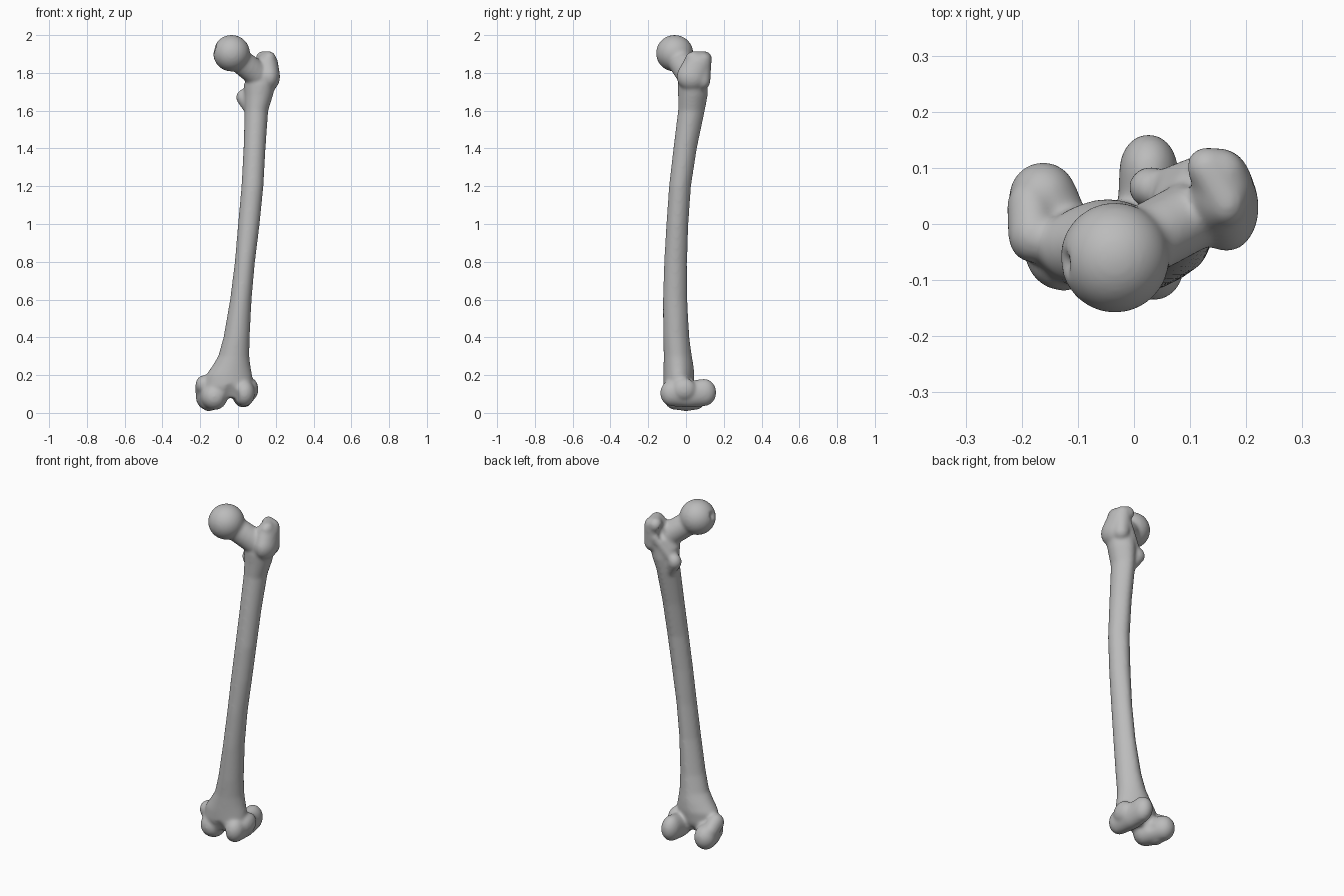
import bpy, bmesh, math
from mathutils import Vector, Matrix

cube = bpy.data.objects.get("Cube")
if cube:
    bpy.data.objects.remove(cube)

bone_grey = bpy.data.materials.new("bone grey")
bone_grey.use_nodes = True
colour = (0.5, 0.5, 0.5, 1)
bone_grey.diffuse_color = colour
bone_grey.node_tree.nodes["Principled BSDF"].inputs["Base Color"].default_value = colour


def to_object(name, bm):
    bmesh.ops.recalc_face_normals(bm, faces=bm.faces)
    mesh = bpy.data.meshes.new(name)
    bm.to_mesh(mesh)
    bm.free()
    obj = bpy.data.objects.new(name, mesh)
    bpy.context.collection.objects.link(obj)
    return obj


def add_blob(bm, centre, radii, turn=0, lean=0):
    """Ellipsoid, turned about z and leaned about y (degrees)."""
    m = (Matrix.Translation(centre) @ Matrix.Rotation(math.radians(turn), 4, 'Z')
         @ Matrix.Rotation(math.radians(lean), 4, 'Y') @ Matrix.Diagonal((*radii, 1)))
    bmesh.ops.create_uvsphere(bm, u_segments=28, v_segments=18, radius=1, matrix=m)


def add_limb(bm, a, ra, b, rb, steps=7):
    """Rounded, tapered bar from a to b."""
    for i in range(steps + 1):
        t = i / steps
        add_blob(bm, Vector(a).lerp(Vector(b), t), Vector(ra).lerp(Vector(rb), t))


def add_shaft(bm, rows, sides=36):
    """Loft through rows of z, x limits and y limits, with a narrower back."""
    rings = []
    for z, x0, x1, y0, y1 in rows:
        ring = []
        for i in range(sides):
            a = 2 * math.pi * i / sides
            c, s = math.cos(a), math.sin(a)
            pinch = 1 - 0.22 * max(s, 0) ** 2
            ring.append(bm.verts.new(((x0 + x1) / 2 + (x1 - x0) / 2 * c * pinch,
                                      (y0 + y1) / 2 + (y1 - y0) / 2 * s, z)))
        rings.append(ring)
    for low, high in zip(rings, rings[1:]):
        for i in range(sides):
            j = (i + 1) % sides
            bm.faces.new((low[i], low[j], high[j], high[i]))
    bm.faces.new(rings[0][::-1])
    bm.faces.new(rings[-1])


bm = bmesh.new()

# Bowed shaft, flaring at both ends
add_shaft(bm, [
    (0.08, -0.16, 0.07, -0.10, 0.02), (0.14, -0.18, 0.08, -0.12, 0.04),
    (0.20, -0.17, 0.075, -0.12, 0.045), (0.25, -0.135, 0.066, -0.119, 0.04),
    (0.30, -0.105, 0.06, -0.118, 0.031),
    (0.40, -0.077, 0.062, -0.121, 0.018), (0.60, -0.042, 0.072, -0.122, 0.007),
    (0.80, -0.017, 0.09, -0.116, 0.006), (1.00, 0.0, 0.115, -0.104, 0.013),
    (1.20, 0.018, 0.135, -0.09, 0.027), (1.40, 0.029, 0.146, -0.067, 0.058),
    (1.60, 0.035, 0.16, -0.042, 0.10), (1.68, 0.034, 0.185, -0.042, 0.115),
    (1.74, 0.03, 0.20, -0.044, 0.115), (1.79, 0.06, 0.20, -0.035, 0.11)])

# Ball head and neck
add_blob(bm, (-0.034, -0.06, 1.904), (0.098, 0.099, 0.097))
add_limb(bm, (-0.01, -0.045, 1.88), (0.06, 0.065, 0.068),
         (0.13, 0.03, 1.77), (0.06, 0.065, 0.075))

# Large outer trochanter, with a raised back edge
add_limb(bm, (0.165, 0.03, 1.78), (0.058, 0.08, 0.075),
         (0.155, 0.06, 1.845), (0.058, 0.075, 0.065))
add_limb(bm, (0.165, 0.04, 1.875), (0.036, 0.045, 0.04),
         (0.13, 0.1, 1.875), (0.038, 0.038, 0.04))
add_limb(bm, (0.15, 0.09, 1.87), (0.05, 0.046, 0.04),
         (0.16, 0.085, 1.76), (0.045, 0.045, 0.05))

# Small inner trochanter and the crest leading to it
add_limb(bm, (0.03, 0.065, 1.67), (0.04, 0.038, 0.045),
         (0.075, 0.045, 1.6), (0.03, 0.035, 0.05))
add_limb(bm, (0.04, 0.065, 1.68), (0.025, 0.03, 0.03),
         (0.13, 0.1, 1.8), (0.03, 0.03, 0.03))

# Inner condyle and its side bump
add_limb(bm, (-0.125, -0.05, 0.085), (0.07, 0.07, 0.07),
         (-0.162, 0.045, 0.085), (0.062, 0.066, 0.07))
add_blob(bm, (-0.155, 0.0, 0.075), (0.05, 0.075, 0.067))
add_limb(bm, (-0.18, -0.02, 0.15), (0.045, 0.05, 0.05),
         (-0.185, 0.03, 0.12), (0.042, 0.05, 0.05))

# Outer condyle and its side bump
add_limb(bm, (0.035, -0.075, 0.105), (0.055, 0.062, 0.07),
         (0.028, 0.02, 0.098), (0.058, 0.065, 0.07))
add_limb(bm, (0.028, 0.02, 0.098), (0.058, 0.065, 0.07),
         (0.026, 0.095, 0.108), (0.053, 0.066, 0.073))
add_blob(bm, (0.066, -0.01, 0.125), (0.042, 0.065, 0.06))
bone = to_object("thigh_bone", bm)

# Pit in the head, hollow behind the neck, grooves between the condyles
bm = bmesh.new()
add_blob(bm, (-0.134, -0.07, 1.935), (0.025, 0.027, 0.027))
add_blob(bm, (0.088, 0.1, 1.835), (0.024, 0.04, 0.045), turn=30)
add_blob(bm, (-0.062, 0.07, 0.06), (0.04, 0.07, 0.07))
add_limb(bm, (-0.04, -0.145, 0.13), (0.05, 0.03, 0.05),
         (-0.04, -0.09, 0.01), (0.045, 0.04, 0.045))
hollows = to_object("hollow_cutter", bm)
hollows.hide_render = True
hollows.hide_set(True)


def fuse(obj, size):
    mod = obj.modifiers.new("fuse", 'REMESH')
    mod.mode = 'VOXEL'
    mod.voxel_size = size


# Fuse the parts into one skin, carve, then soften
fuse(hollows, 0.006)
fuse(bone, 0.006)
carve = bone.modifiers.new("carve", 'BOOLEAN')
carve.operation = 'DIFFERENCE'
carve.object = hollows
fuse(bone, 0.007)
soften = bone.modifiers.new("soften", 'SMOOTH')
soften.factor = 0.5
soften.iterations = 16

bone.data.materials.append(bone_grey)
bpy.context.view_layer.objects.active = bone
bone.select_set(True)
for mod in list(bone.modifiers):
    bpy.ops.object.modifier_apply(modifier=mod.name)
bpy.data.objects.remove(hollows)
bpy.ops.object.shade_smooth()
